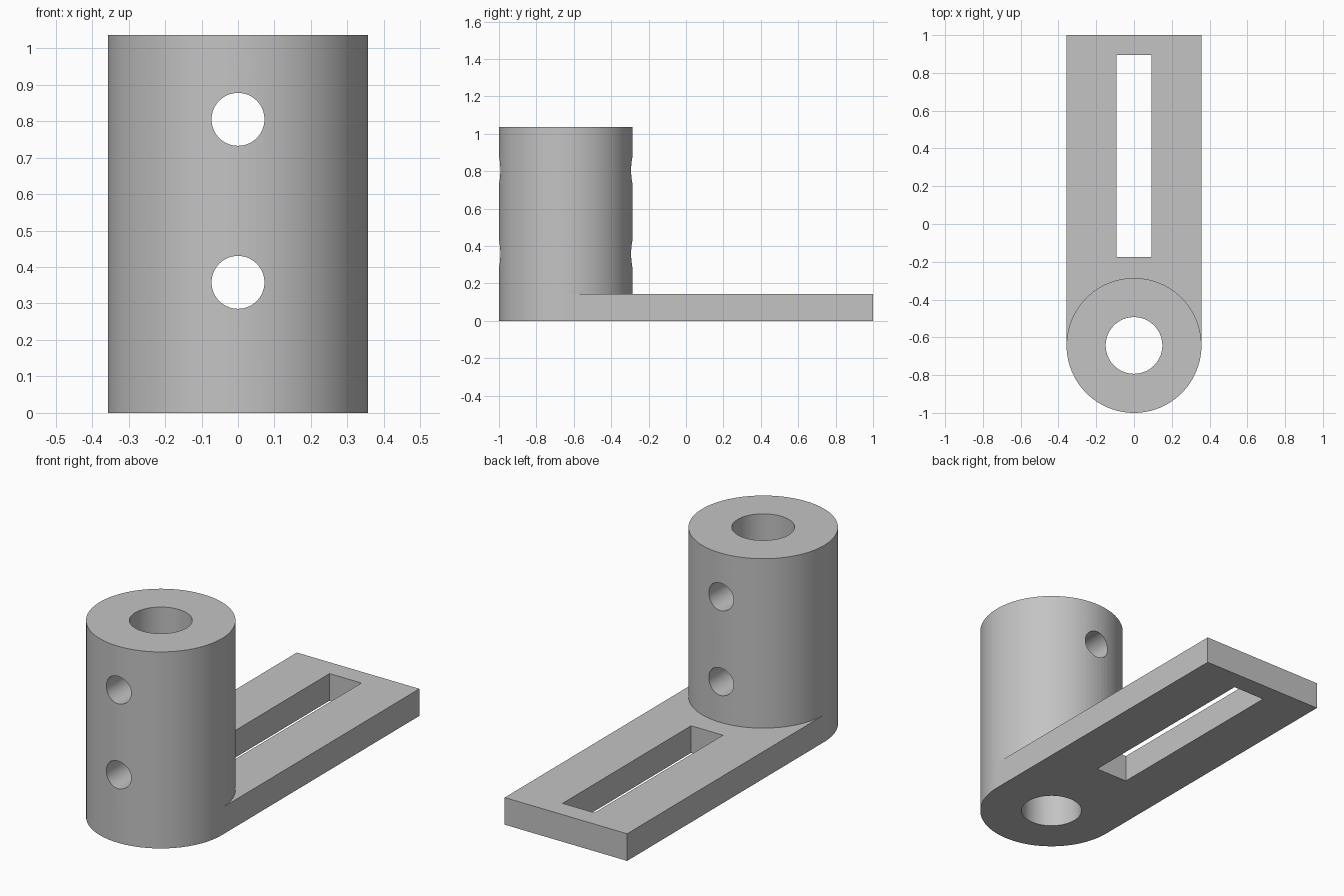
import bpy
import bmesh
from math import sin, cos, pi, radians

default = bpy.data.objects.get("Cube")
if default:
    bpy.data.objects.remove(default, do_unlink=True)

RADIUS, AXIS_Y, HEIGHT, THICK = 0.357, -0.643, 1.036, 0.143
BORE, PIN = 0.15, 0.0725
SEGMENTS = 96

steel = bpy.data.materials.new("plain grey")
steel.use_nodes = True
grey = (0.55, 0.55, 0.55, 1)
steel.diffuse_color = grey
steel.node_tree.nodes["Principled BSDF"].inputs["Base Color"].default_value = grey


def prism(name, outline, z0, z1):
    """Extrude a counter-clockwise xy outline from z0 up to z1."""
    bm = bmesh.new()
    low = [bm.verts.new((x, y, z0)) for x, y in outline]
    high = [bm.verts.new((x, y, z1)) for x, y in outline]
    bm.faces.new(low[::-1])
    bm.faces.new(high)
    for i in range(len(low)):
        j = (i + 1) % len(low)
        bm.faces.new((low[i], low[j], high[j], high[i]))
    mesh = bpy.data.meshes.new(name)
    bm.to_mesh(mesh)
    bm.free()
    mesh.materials.append(steel)
    obj = bpy.data.objects.new(name, mesh)
    bpy.context.collection.objects.link(obj)
    return obj


def circle(radius, cy=0.0):
    steps = [2 * pi * i / SEGMENTS for i in range(SEGMENTS)]
    return [(radius * cos(a), cy + radius * sin(a)) for a in steps]


def combine(target, tool, operation):
    """Apply a boolean, then remove the helper."""
    bpy.context.view_layer.objects.active = target
    mod = target.modifiers.new("combine", "BOOLEAN")
    mod.operation, mod.object, mod.solver = operation, tool, "EXACT"
    bpy.ops.object.modifier_apply(modifier=mod.name)
    bpy.data.objects.remove(tool, do_unlink=True)


# Flat foot with a rounded front end, and the upright sleeve standing on it
round_end = circle(RADIUS, AXIS_Y)[SEGMENTS // 2:] + [(RADIUS, AXIS_Y)]
bracket = prism("slotted_foot_with_sleeve",
                round_end + [(RADIUS, 1), (-RADIUS, 1)], 0, THICK)
sleeve = prism("sleeve", circle(RADIUS, AXIS_Y), THICK, HEIGHT)
combine(bracket, sleeve, "UNION")

# Vertical bore
combine(bracket, prism("bore", circle(BORE, AXIS_Y), -0.1, HEIGHT + 0.1), "DIFFERENCE")

# Long adjustment slot
slot = [(-0.093, -0.175), (0.093, -0.175), (0.093, 0.895), (-0.093, 0.895)]
combine(bracket, prism("slot", slot, -0.1, THICK + 0.1), "DIFFERENCE")

# Two pin holes through both sleeve walls
for z in (0.358, 0.805):
    pin = prism("pin_hole", circle(PIN), -0.5, 0.5)
    pin.rotation_euler.x = radians(90)
    pin.location = (0, AXIS_Y, z)
    bpy.context.view_layer.update()
    combine(bracket, pin, "DIFFERENCE")

# Smooth round walls, sharp rims
bpy.ops.object.select_all(action="DESELECT")
bracket.select_set(True)
bpy.context.view_layer.objects.active = bracket
bpy.ops.object.shade_smooth_by_angle(angle=radians(30))
